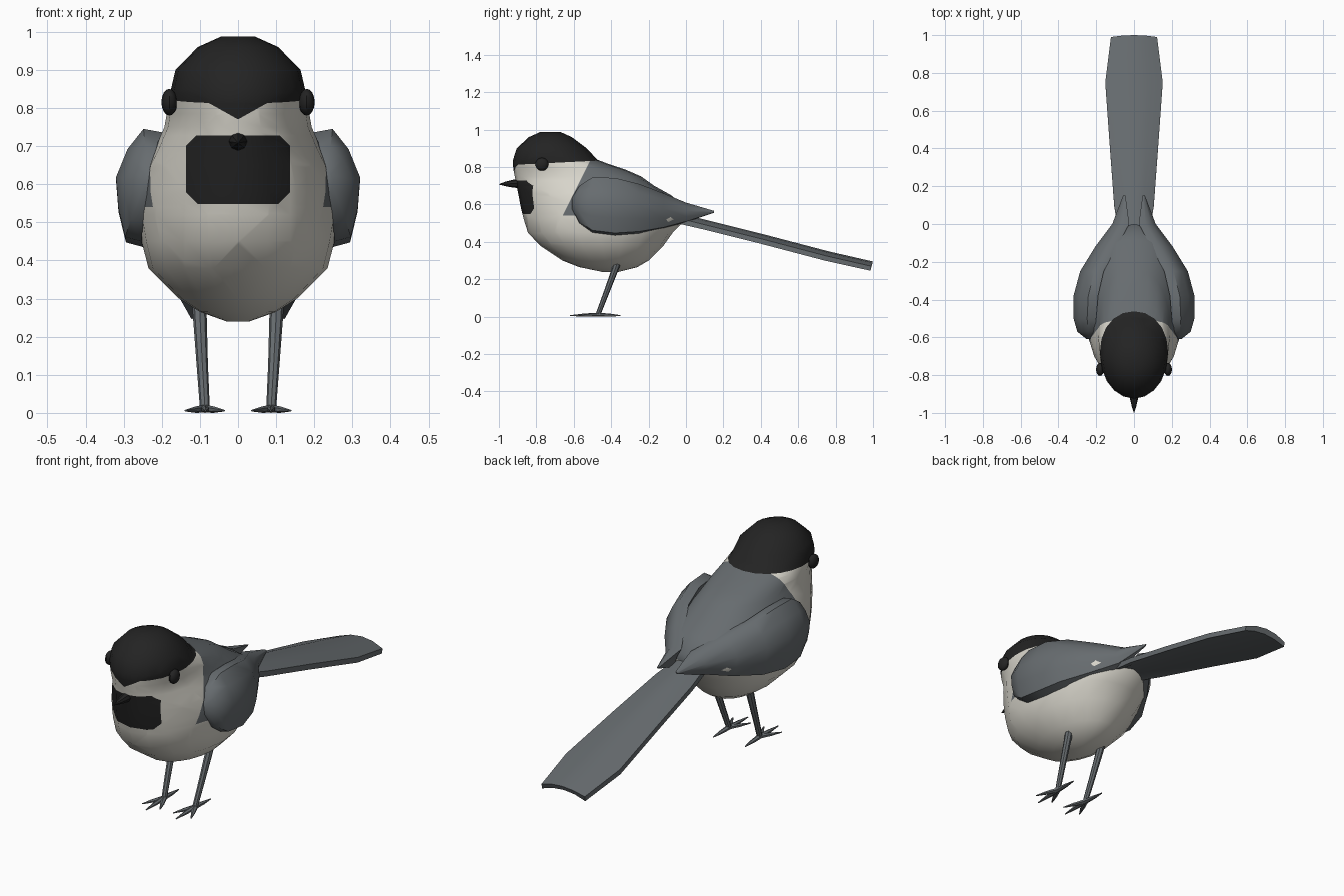
import bpy, bmesh, math
from mathutils import Vector

if "Cube" in bpy.data.objects:
    bpy.data.objects.remove(bpy.data.objects["Cube"])


def material(name, rgb):
    m = bpy.data.materials.new(name)
    m.diffuse_color = (*rgb, 1)
    m.use_nodes = True
    m.node_tree.nodes["Principled BSDF"].inputs["Base Color"].default_value = m.diffuse_color
    return m


WHITE = material("cream_white", (0.70, 0.68, 0.61))
BLACK = material("soft_black", (0.017, 0.017, 0.017))
GREY = material("slate_grey", (0.135, 0.15, 0.16))


def finish(bm, name, mats, angle=40):
    bmesh.ops.recalc_face_normals(bm, faces=bm.faces)
    mesh = bpy.data.meshes.new(name)
    bm.to_mesh(mesh)
    bm.free()
    ob = bpy.data.objects.new(name, mesh)
    bpy.context.collection.objects.link(ob)
    for m in mats:
        mesh.materials.append(m)
    bpy.ops.object.select_all(action='DESELECT')
    ob.select_set(True)
    bpy.context.view_layer.objects.active = ob
    bpy.ops.object.shade_smooth_by_angle(angle=math.radians(angle))
    return ob


def loft(bm, rings):
    """Skin a list of equal-length point rings and cap both ends."""
    vs = [[bm.verts.new(p) for p in r] for r in rings]
    n = len(vs[0])
    for a, b in zip(vs, vs[1:]):
        for i in range(n):
            j = (i + 1) % n
            bm.faces.new((a[i], a[j], b[j], b[i]))
    bm.faces.new(vs[0])
    bm.faces.new(vs[-1])


def tube(bm, points, radii, sides=8, flat=1.0):
    """Round rod along a path; flat squashes it vertically."""
    rings = []
    pts = [Vector(p) for p in points]
    for i, (p, r) in enumerate(zip(pts, radii)):
        d = (pts[min(i + 1, len(pts) - 1)] - pts[max(i - 1, 0)]).normalized()
        u = d.cross(Vector((1, 0, 0)) if abs(d.x) < 0.7 else Vector((0, 0, 1))).normalized()
        v = d.cross(u)
        ring = []
        for k in range(sides):
            t = 2 * math.pi * k / sides
            o = (u * math.cos(t) + v * math.sin(t)) * r
            o.z *= flat
            ring.append(p + o)
        rings.append(ring)
    loft(bm, rings)


# Body and head in one skin: height, front y, back y, half width
BODY = [(0.24, -0.45, -0.36, 0.03), (0.265, -0.57, -0.26, 0.10), (0.30, -0.66, -0.20, 0.155),
        (0.38, -0.78, -0.12, 0.235), (0.45, -0.845, -0.07, 0.253), (0.52, -0.867, 0.0, 0.265),
        (0.58, -0.882, 0.0, 0.261), (0.65, -0.895, -0.08, 0.24), (0.70, -0.905, -0.17, 0.215),
        (0.75, -0.915, -0.24, 0.193), (0.785, -0.922, -0.32, 0.187), (0.815, -0.925, -0.41, 0.182),
        (0.84, -0.924, -0.475, 0.178), (0.90, -0.905, -0.53, 0.164),
        (0.96, -0.84, -0.61, 0.105), (0.987, -0.78, -0.67, 0.045)]
rings = []
for z, y0, y1, w in BODY:
    ring = []
    for k in range(20):
        t = 2 * math.pi * k / 20
        c, s = math.cos(t), math.sin(t)
        power = 0.8 if s > 0 and 0.4 < z < 0.82 else 1.0
        ring.append((w * math.copysign(abs(c) ** power, c),
                     (y0 + y1) / 2 + s * (y1 - y0) / 2, z))
    rings.append(ring)
bm = bmesh.new()
loft(bm, rings)


def cut(co, no, keep):
    faces = [f for f in bm.faces if keep(f.calc_center_median())]
    geom = set(faces)
    for f in faces:
        geom.update(f.edges)
        geom.update(f.verts)
    bmesh.ops.bisect_plane(bm, geom=list(geom), dist=1e-5, plane_co=co, plane_no=no)


# Cut the colour borders: cap line, forehead point, bib, mantle
CAP_SLOPE, V_SLOPE = 0.05, 0.56
def cap_line(y):
    return 0.812 + CAP_SLOPE * (y + 0.92)
def face_area(c):
    return c.y < -0.72 and c.z > 0.66
def chest(c):
    return c.y < -0.66 and 0.42 < c.z < 0.8
def behind(c):
    return c.y > -0.75 and c.z > 0.4

cut((0, -0.92, 0.812), (0, -CAP_SLOPE, 1), lambda c: c.z > 0.7)
for s in (-1, 1):
    cut((0, 0, 0.77), (-s * V_SLOPE, 0, 1), face_area)
    cut((s * 0.137, 0, 0), (1, 0, 0), chest)
    cut((s * 0.137, 0, 0.58), (s, 0, -1), chest)
    cut((s * 0.137, 0, 0.70), (s, 0, 1), chest)
cut((0, 0, 0.548), (0, 0, 1), chest)
cut((0, 0, 0.728), (0, 0, 1), chest)
cut((0, -0.52, 0.82), (0, 0.16, -0.08), behind)
cut((0, 0, 0.54), (0, 0, 1), behind)

for f in bm.faces:
    c = f.calc_center_median()
    x = abs(c.x)
    cap = c.z > cap_line(c.y) or (c.y < -0.8 and c.z > 0.77 + V_SLOPE * x)
    bib = (c.y < -0.66 and x < 0.137 and 0.548 < c.z < 0.728
           and x - c.z < 0.137 - 0.58 and x + c.z < 0.137 + 0.70)
    mantle = c.z > 0.54 and (c.y + 0.52) * 0.16 - (c.z - 0.82) * 0.08 > 0
    f.material_index = 1 if cap or bib else 2 if mantle else 0
finish(bm, "body", [WHITE, BLACK, GREY], 60)

# Beak
bm = bmesh.new()
tube(bm, [(0, -0.90, 0.712), (0, -0.93, 0.711), (0, -0.965, 0.71), (0, -1.0, 0.708)],
     [0.024, 0.02, 0.012, 0.001])
finish(bm, "beak", [BLACK])

# Tail: arched feather fan, y, centre height, half width, thickness
bm = bmesh.new()
rings = []
for y, z, w, th in [(-0.12, 0.56, 0.07, 0.03), (0.1, 0.505, 0.105, 0.026), (0.4, 0.43, 0.127, 0.026),
                    (0.75, 0.338, 0.152, 0.026), (0.99, 0.283, 0.122, 0.024)]:
    fr = (-1, -0.5, 0, 0.5, 1)
    top = [(w * a, y + 0.01 * (1 - a * a), z + 0.012 - 0.025 * a * a) for a in fr]
    low = [(w * a, y - 0.004, z + 0.012 - 0.025 * a * a - th) for a in reversed(fr)]
    rings.append(top + low)
loft(bm, rings)
finish(bm, "tail", [GREY])

# Wing stations: y, top, bottom, inner x, outer x
WING = [(-0.61, 0.635, 0.575, 0.225, 0.25), (-0.57, 0.70, 0.50, 0.205, 0.30),
        (-0.50, 0.745, 0.45, 0.20, 0.32), (-0.38, 0.742, 0.435, 0.19, 0.32),
        (-0.25, 0.71, 0.445, 0.16, 0.285), (-0.12, 0.66, 0.47, 0.09, 0.205),
        (0.0, 0.61, 0.505, 0.025, 0.115), (0.15, 0.566, 0.556, 0.045, 0.058)]
SECTION = [(0, 0.97), (0.4, 1), (0.75, 0.82), (1, 0.57), (0.95, 0.3), (0.8, 0.04), (0.45, 0), (0.3, 0.5)]

for side, s in (("left", -1), ("right", 1)):
    bm = bmesh.new()
    loft(bm, [[(s * (xi + a * (xo - xi)), y, zb + b * (zt - zb)) for a, b in SECTION]
              for y, zt, zb, xi, xo in WING])
    finish(bm, side + "_wing", [GREY], 50)

    # Eye
    bm = bmesh.new()
    bmesh.ops.create_uvsphere(bm, u_segments=12, v_segments=8, radius=0.035)
    bmesh.ops.scale(bm, vec=(0.6, 1, 1), verts=bm.verts)
    bmesh.ops.translate(bm, vec=(s * 0.18, -0.77, 0.815), verts=bm.verts)
    finish(bm, side + "_eye", [BLACK])

    # Leg
    bm = bmesh.new()
    tube(bm, [(s * 0.102, -0.36, 0.31), (s * 0.10, -0.38, 0.25), (s * 0.094, -0.425, 0.13),
              (s * 0.087, -0.47, 0.012)], [0.02, 0.018, 0.015, 0.013])
    finish(bm, side + "_leg", [GREY])

    # Foot with three front toes and one back toe
    bm = bmesh.new()
    base = Vector((s * 0.087, -0.47, 0.011))
    for tx, ty in ((0.037, -0.575), (0.085, -0.62), (0.138, -0.575), (0.09, -0.35)):
        tip = Vector((s * tx, ty, 0.006))
        tube(bm, [base, base.lerp(tip, 0.5), tip], [0.014, 0.011, 0.003], 6, 0.75)
    finish(bm, side + "_foot", [GREY])
